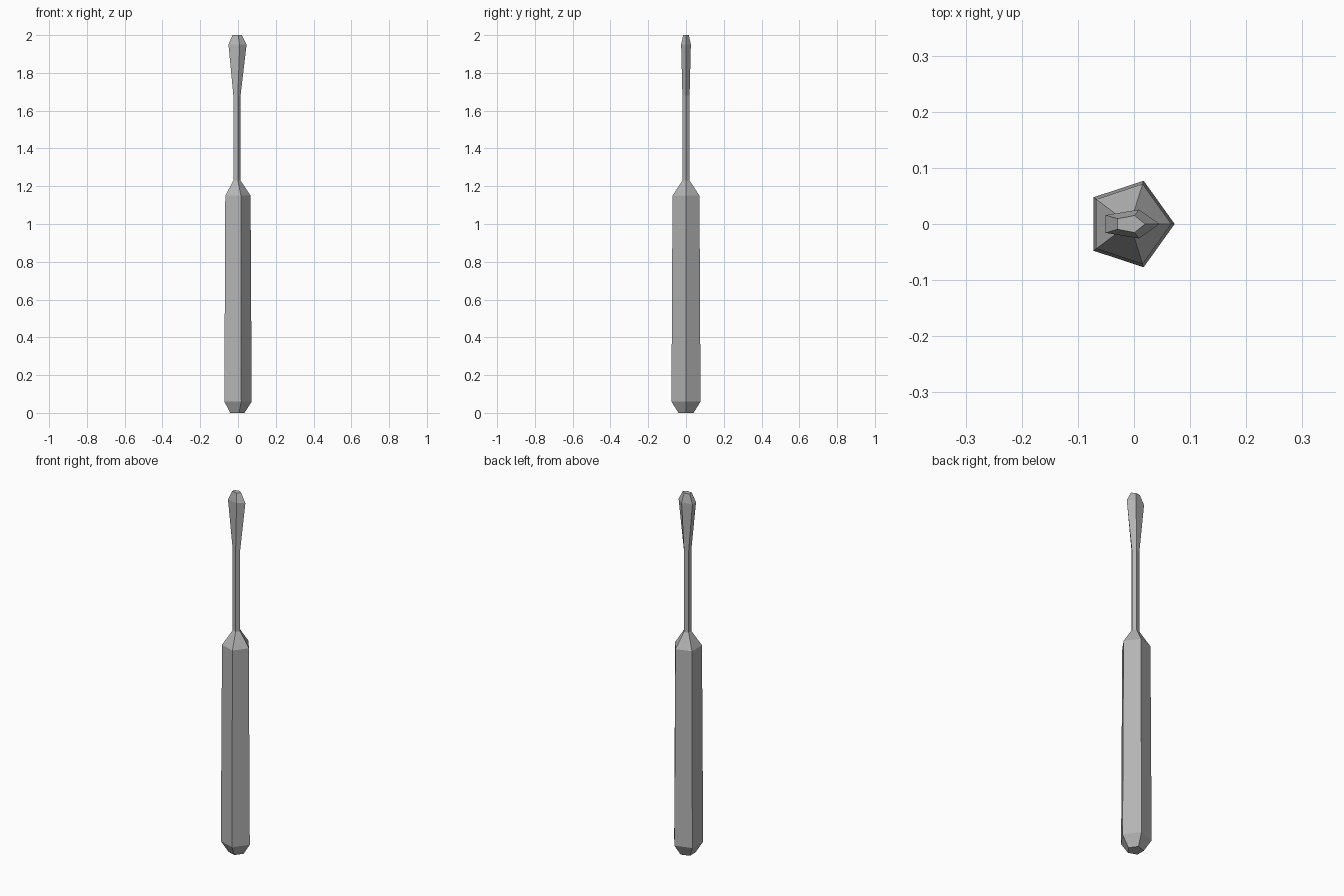
import bpy, bmesh
from math import cos, sin, tau

if "Cube" in bpy.data.objects:
    bpy.data.objects.remove(bpy.data.objects["Cube"])

SIDES = 5
CENTRE_X = -0.0075  # centres the pentagon's extents on x = 0

# Dark grey shared by both parts
grey = bpy.data.materials.new("dark_grey")
grey.diffuse_color = (0.46, 0.46, 0.46, 1)
grey.use_nodes = True
grey.node_tree.nodes["Principled BSDF"].inputs["Base Color"].default_value = grey.diffuse_color


def loft(name, rings, cap_bottom=False, cap_top=False):
    """Skin five-sided rings given as (z, radius_x, radius_y)."""
    bm = bmesh.new()
    loops = [[bm.verts.new((CENTRE_X + rx * cos(tau * i / SIDES),
                            ry * sin(tau * i / SIDES), z))
              for i in range(SIDES)] for z, rx, ry in rings]
    for low, high in zip(loops, loops[1:]):
        for i in range(SIDES):
            j = (i + 1) % SIDES
            bm.faces.new((low[i], low[j], high[j], high[i]))
    if cap_bottom:
        bm.faces.new(loops[0][::-1])
    if cap_top:
        bm.faces.new(loops[-1])
    mesh = bpy.data.meshes.new(name)
    bm.to_mesh(mesh)
    bm.free()
    mesh.materials.append(grey)
    obj = bpy.data.objects.new(name, mesh)
    bpy.context.collection.objects.link(obj)
    return obj


# Handle: bevelled butt, slight taper, shoulder down to the shaft
loft("handle", [(0, 0.042, 0.042), (0.06, 0.08, 0.081),
                (1.15, 0.074, 0.075), (1.23, 0.021, 0.02)], cap_bottom=True)

# Shaft: thin rod flaring into a flattened blade with a chamfered tip
loft("shaft_and_blade", [(1.23, 0.021, 0.02), (1.68, 0.021, 0.02),
                         (1.95, 0.053, 0.027), (2.0, 0.027, 0.016)], cap_top=True)
